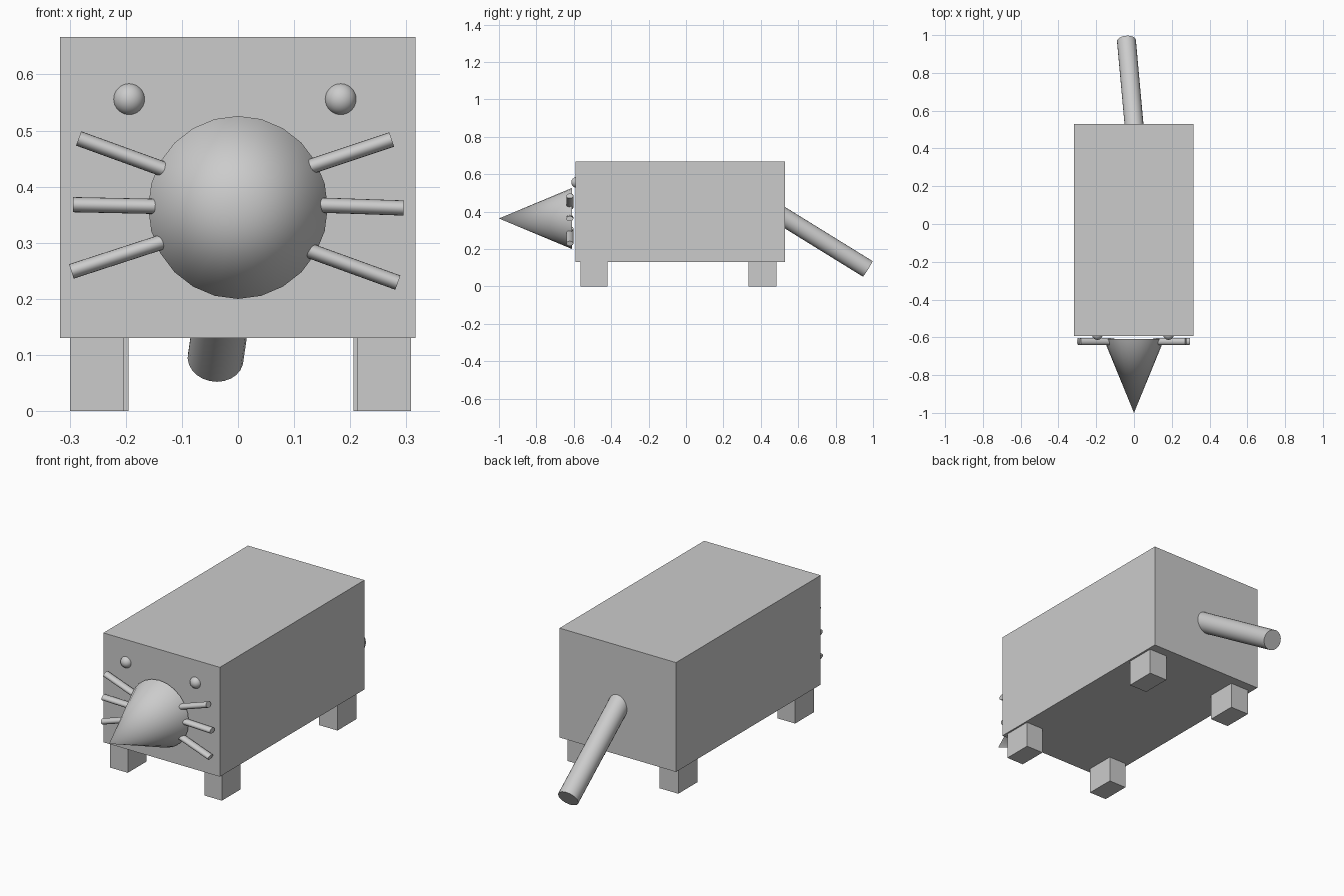
import bpy
import math
from mathutils import Vector, Matrix

if "Cube" in bpy.data.objects:
    bpy.data.objects.remove(bpy.data.objects["Cube"])


def box(name, x0, x1, y0, y1, z0, z1):
    bpy.ops.mesh.primitive_cube_add(size=1)
    ob = bpy.context.object
    ob.name = name
    ob.data.transform(Matrix.Diagonal((x1 - x0, y1 - y0, z1 - z0, 1)))
    ob.location = ((x0 + x1) / 2, (y0 + y1) / 2, (z0 + z1) / 2)
    return ob


def smooth(ob):
    bpy.ops.object.shade_smooth_by_angle(angle=math.radians(30))
    return ob


def rod(name, start, end, rx, ry, sides=24):
    # Elliptical cylinder from start to end; ry lies closest to the y axis
    a, b = Vector(start), Vector(end)
    w = (b - a).normalized()
    ref = Vector((0, 1, 0)) if abs(w.y) < 0.5 else Vector((0, 0, 1))
    u = ref.cross(w).normalized()
    v = w.cross(u)
    bpy.ops.mesh.primitive_cylinder_add(vertices=sides, radius=1, depth=1)
    ob = bpy.context.object
    ob.name = name
    rot = Matrix((u, v, w)).transposed().to_4x4()
    ob.data.transform(rot @ Matrix.Diagonal((rx, ry, (b - a).length, 1)))
    ob.location = (a + b) / 2
    return smooth(ob)


# Body
box("body", -0.317, 0.316, -0.592, 0.53, 0.13, 0.667)

# Legs
box("front_leg_left", -0.299, -0.203, -0.565, -0.42, 0, 0.135)
box("front_leg_right", 0.213, 0.308, -0.565, -0.42, 0, 0.135)
box("back_leg_left", -0.297, -0.195, 0.335, 0.484, 0, 0.135)
box("back_leg_right", 0.206, 0.306, 0.335, 0.484, 0, 0.135)

# Snout
bpy.ops.mesh.primitive_cone_add(vertices=24, radius1=1, radius2=0, depth=0.39)
snout = bpy.context.object
snout.name = "snout"
snout.data.transform(Matrix.Rotation(math.pi / 2, 4, 'X') @ Matrix.Diagonal((0.16, 0.163, 1, 1)))
snout.location = (0, -0.805, 0.363)
smooth(snout)

# Eyes
for side, x in (("left", -0.194), ("right", 0.183)):
    bpy.ops.mesh.primitive_uv_sphere_add(segments=24, ring_count=16, radius=0.0285,
                                         location=(x, -0.585, 0.556))
    bpy.context.object.name = "eye_" + side
    bpy.ops.object.shade_smooth()

# Whiskers: outer end and the point where each meets the snout
whiskers = {
    "left_top": (-0.284, 0.486, -0.135, 0.432),
    "left_middle": (-0.294, 0.368, -0.151, 0.365),
    "left_bottom": (-0.297, 0.249, -0.140, 0.300),
    "right_top": (0.274, 0.484, 0.133, 0.437),
    "right_middle": (0.295, 0.362, 0.151, 0.367),
    "right_bottom": (0.285, 0.229, 0.133, 0.284),
}
for name, (xo, zo, xi, zi) in whiskers.items():
    outer, inner = Vector((xo, -0.621, zo)), Vector((xi, -0.621, zi))
    inner += (inner - outer).normalized() * 0.03
    rod("whisker_" + name, inner, outer, 0.0135, 0.0187, 20)

# Tail, starting inside the body
rod("tail", (0.008, 0.44, 0.422), (-0.04, 0.971, 0.094), 0.05, 0.049)
